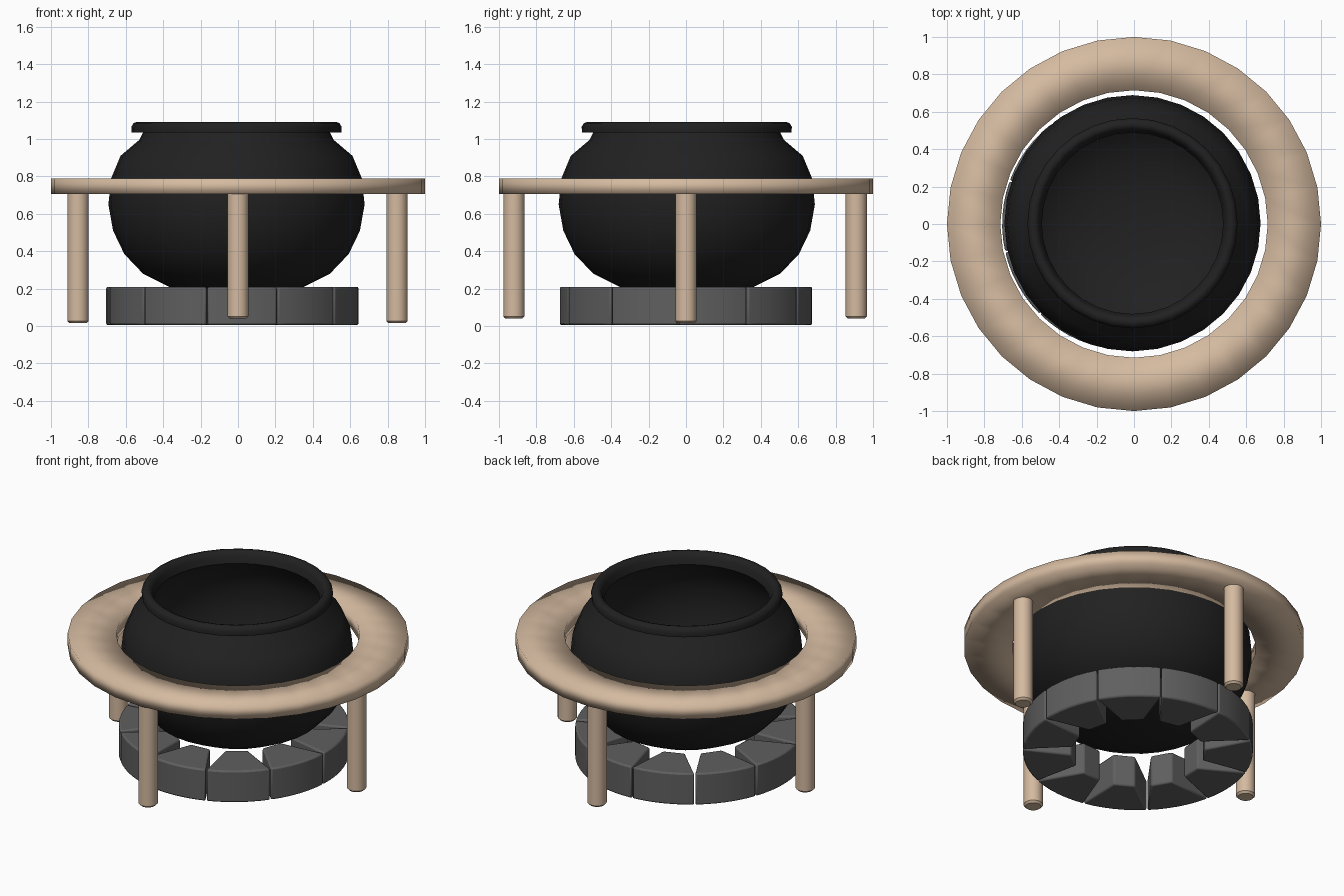
import bpy, bmesh
from math import sin, cos, pi, radians

cube = bpy.data.objects.get("Cube")
if cube:
    bpy.data.objects.remove(cube, do_unlink=True)


def material(name, rgb):
    m = bpy.data.materials.new(name)
    m.use_nodes = True
    m.diffuse_color = (*rgb, 1)
    bsdf = next(n for n in m.node_tree.nodes if n.type == "BSDF_PRINCIPLED")
    bsdf.inputs["Base Color"].default_value = (*rgb, 1)
    return m


wood = material("pale wood", (0.66, 0.49, 0.35))
stone = material("grey stone", (0.115, 0.115, 0.115))
iron = material("black iron", (0.015, 0.015, 0.015))


def finish(name, bm, mat, location=(0, 0, 0), smooth_angle=180, bevel=0):
    bmesh.ops.recalc_face_normals(bm, faces=bm.faces)
    mesh = bpy.data.meshes.new(name)
    bm.to_mesh(mesh)
    bm.free()
    mesh.materials.append(mat)
    ob = bpy.data.objects.new(name, mesh)
    ob.location = location
    bpy.context.collection.objects.link(ob)
    bpy.ops.object.select_all(action="DESELECT")
    ob.select_set(True)
    bpy.context.view_layer.objects.active = ob
    if smooth_angle >= 180:
        bpy.ops.object.shade_smooth()
    else:
        bpy.ops.object.shade_smooth_by_angle(angle=radians(smooth_angle))
    if bevel:
        mod = ob.modifiers.new("soft edges", "BEVEL")
        mod.width = bevel
        mod.segments = 2
    return ob


def lathe(name, profile, mat, sides=32, closed=False, **kw):
    """Revolve (radius, height) points around z."""
    bm = bmesh.new()
    rings = []
    for r, z in profile:
        if r == 0:
            rings.append([bm.verts.new((0, 0, z))] * sides)
        else:
            rings.append([bm.verts.new((r * cos(2 * pi * i / sides), r * sin(2 * pi * i / sides), z))
                          for i in range(sides)])
    pairs = list(zip(rings, rings[1:]))
    if closed:
        pairs.append((rings[-1], rings[0]))
    for a, b in pairs:
        for i in range(sides):
            j = (i + 1) % sides
            corners = list(dict.fromkeys((a[i], a[j], b[j], b[i])))
            bm.faces.new(corners)
    return finish(name, bm, mat, **kw)


# Round table ring, softly shaded across its flat faces
lathe("table_ring", [(1, 0.705), (1, 0.79), (0.715, 0.79), (0.715, 0.705)], wood, closed=True)

# Four round legs
for name, x, y, foot in (("front_leg", 0, -0.92, 0.04), ("back_leg", 0, 0.91, 0.04),
                         ("left_leg", 0.85, 0, 0.015), ("right_leg", -0.855, 0, 0.015)):
    lathe(name, [(0, foot), (0.045, foot), (0.057, foot + 0.012), (0.057, 0.72), (0, 0.72)],
          wood, sides=24, location=(x, y, 0), smooth_angle=40)

# Hollow pot: outer belly, neck, rolled rim, then the inner wall
outer = [(0, 0.15), (0.19, 0.17), (0.36, 0.21), (0.5, 0.28), (0.6, 0.385), (0.66, 0.51),
         (0.685, 0.65), (0.67, 0.79), (0.62, 0.91), (0.52, 0.995), (0.5, 1.035)]
rim = [(0.56, 1.035), (0.562, 1.065), (0.55, 1.085), (0.53, 1.092), (0.51, 1.085), (0.497, 1.06)]
inner = [(0.485, 1.02)] + [(r * 0.96, z + 0.01) for r, z in reversed(outer[1:-2])] + [(0, 0.17)]
lathe("pot", outer + rim + inner, iron, location=(-0.008, 0.004, 0), smooth_angle=50)

# Ring of tapered stones: wide curved back, narrow inner end
COUNT, RADIUS, INNER = 11, 0.675, 0.385
half = pi / COUNT - 0.003
for k in range(COUNT):
    turn = radians(-20) + 2 * pi * k / COUNT
    arc = [half * (t / 3 - 1) for t in range(7)]
    outline = [(RADIUS * cos(a), RADIUS * sin(a)) for a in arc]
    outline += [(INNER, 0.065), (INNER, -0.065)]
    bm = bmesh.new()
    base = bm.faces.new([bm.verts.new((x * cos(turn) - y * sin(turn),
                                       x * sin(turn) + y * cos(turn), 0.005))
                         for x, y in outline])
    top = bmesh.ops.extrude_face_region(bm, geom=[base])["geom"]
    bmesh.ops.translate(bm, vec=(0, 0, 0.205),
                        verts=[v for v in top if isinstance(v, bmesh.types.BMVert)])
    finish(f"hearth_stone_{k + 1}", bm, stone, location=(-0.03, 0, 0), smooth_angle=35, bevel=0.01)
